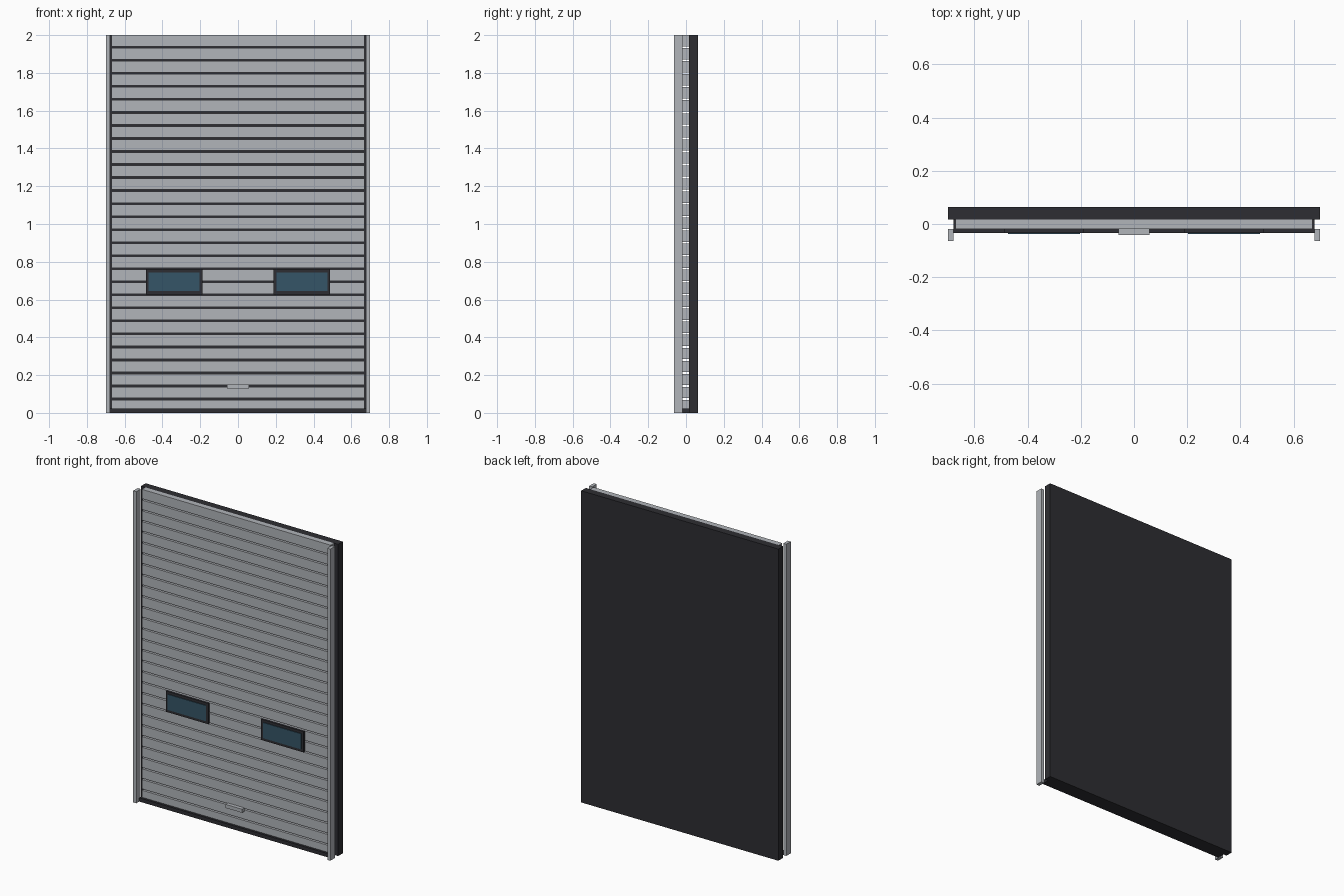
import bpy
import bmesh
from mathutils import Matrix, Vector

old = bpy.data.objects.get("Cube")
if old:
    bpy.data.objects.remove(old, do_unlink=True)


def material(name, rgb):
    mat = bpy.data.materials.new(name)
    mat.use_nodes = True
    colour = (*rgb, 1)
    mat.diffuse_color = colour
    mat.node_tree.nodes["Principled BSDF"].inputs["Base Color"].default_value = colour
    return mat


STEEL = material("light steel", (0.44, 0.46, 0.49))
DARK = material("dark metal", (0.027, 0.027, 0.032))
GLASS = material("blue glass", (0.035, 0.09, 0.135))


def boxes(name, mat, spans):
    """One object made of boxes, each given as x, y and z ranges."""
    bm = bmesh.new()
    for span in spans:
        low, high = (Vector(corner) for corner in zip(*span))
        place = Matrix.Translation((low + high) / 2) @ Matrix.Diagonal((*(high - low), 1))
        bmesh.ops.create_cube(bm, size=1, matrix=place)
    mesh = bpy.data.meshes.new(name)
    bm.to_mesh(mesh)
    bm.free()
    mesh.materials.append(mat)
    obj = bpy.data.objects.new(name, mesh)
    bpy.context.collection.objects.link(obj)
    return obj


HEIGHT = 2.0
HALF_WIDTH = 0.7
HALF_DEPTH = 0.063
SLAT_FRONT = -0.018
SLAT_BACK = 0.016

# Solid panel behind the shutter
boxes("back_panel", DARK, [((-HALF_WIDTH, HALF_WIDTH), (SLAT_BACK, HALF_DEPTH), (0, HEIGHT))])

# Stack of slats with open gaps between them
SLATS = 29
pitch = HEIGHT / SLATS
gap = 0.009
boxes("slats", STEEL, [
    ((-0.67, 0.67), (SLAT_FRONT, SLAT_BACK), (HEIGHT - (i + 1) * pitch + gap, HEIGHT - i * pitch))
    for i in range(SLATS)
])

# Dark bar along the bottom edge
boxes("bottom_bar", DARK, [((-0.678, 0.678), (-0.033, SLAT_BACK), (0, 0.024))])

# Guide rails and windows on both sides
for side, sign in (("left", 1), ("right", -1)):
    def mirrored(inner, outer):
        return tuple(sorted((sign * inner, sign * outer)))

    boxes(side + "_rail", STEEL,
          [(mirrored(0.678, HALF_WIDTH), (-HALF_DEPTH, SLAT_FRONT), (0, HEIGHT))])
    boxes(side + "_window_frame", DARK,
          [(mirrored(0.188, 0.488), (-0.033, SLAT_FRONT), (0.627, 0.761))])
    boxes(side + "_window_glass", GLASS,
          [(mirrored(0.203, 0.473), (-0.037, -0.033), (0.644, 0.744))])

# Small lift handle
boxes("handle", STEEL, [((-0.058, 0.058), (-0.042, SLAT_FRONT), (0.128, 0.151))])
